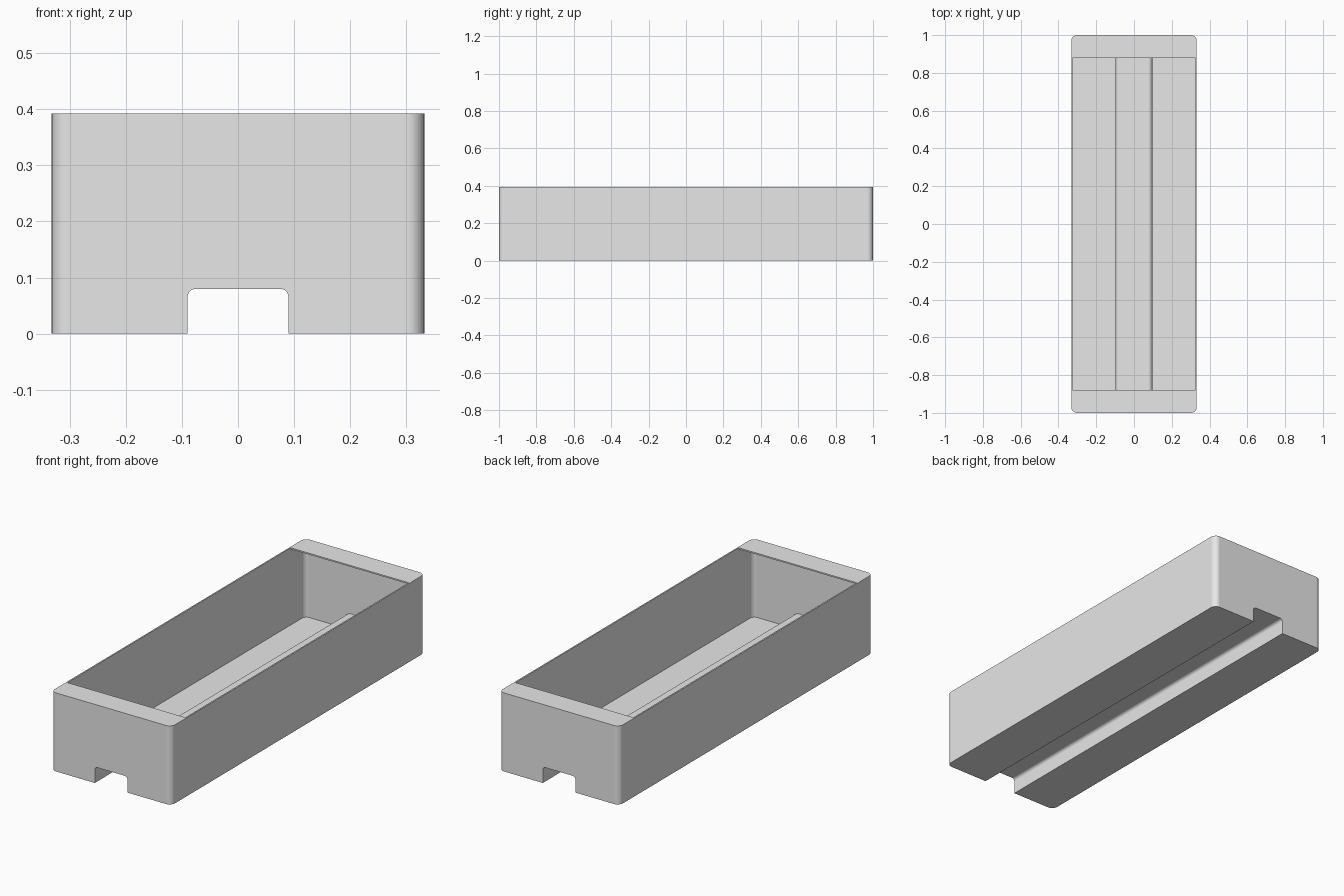
import bpy, bmesh
from math import radians, sin, cos, pi

old = bpy.data.objects.get("Cube")
if old:
    bpy.data.objects.remove(old, do_unlink=True)

HALF_X, HALF_Y, TOP = 0.332, 1.0, 0.392   # overall size
WALL = 0.007                              # sheet thickness
CORNER = 0.03                             # upright corner radius
CHANNEL_X, CHANNEL_Z, FILLET = 0.09, 0.08, 0.015
LEDGE_Y = 0.88                            # inner edge of the end ledges

grey = bpy.data.materials.new("light grey")
grey.use_nodes = True
grey.diffuse_color = (0.8, 0.8, 0.8, 1)
grey.node_tree.nodes["Principled BSDF"].inputs["Base Color"].default_value = (0.8, 0.8, 0.8, 1)


def rounded_rect(u0, u1, v0, v1, r, steps=8):
    """Counter-clockwise outline with round corners."""
    centres = [(u1 - r, v1 - r), (u0 + r, v1 - r), (u0 + r, v0 + r), (u1 - r, v0 + r)]
    return [(cu + r * cos((q + i / steps) * pi / 2), cv + r * sin((q + i / steps) * pi / 2))
            for q, (cu, cv) in enumerate(centres) for i in range(steps + 1)]


def prism(name, outline, start, end, axis):
    """Extrude an outline along z (plan) or along y (front profile)."""
    bm = bmesh.new()
    place = (lambda u, v: (u, v, start)) if axis == "z" else (lambda u, v: (u, start, v))
    face = bm.faces.new([bm.verts.new(place(u, v)) for u, v in outline])
    grown = bmesh.ops.extrude_face_region(bm, geom=[face])["geom"]
    move = (0, 0, end - start) if axis == "z" else (0, end - start, 0)
    bmesh.ops.translate(bm, vec=move, verts=[g for g in grown if isinstance(g, bmesh.types.BMVert)])
    bmesh.ops.recalc_face_normals(bm, faces=bm.faces)
    mesh = bpy.data.meshes.new(name)
    bm.to_mesh(mesh)
    bm.free()
    mesh.materials.append(grey)
    obj = bpy.data.objects.new(name, mesh)
    bpy.context.collection.objects.link(obj)
    return obj


def activate(obj):
    bpy.ops.object.select_all(action="DESELECT")
    obj.select_set(True)
    bpy.context.view_layer.objects.active = obj


def cut(obj, cutter):
    """Subtract the cutter and discard it."""
    activate(obj)
    mod = obj.modifiers.new("cut", "BOOLEAN")
    mod.operation, mod.solver, mod.object = "DIFFERENCE", "EXACT", cutter
    bpy.ops.object.modifier_apply(modifier=mod.name)
    bpy.data.objects.remove(cutter, do_unlink=True)


# Cavity: the open inside, leaving the floor, raised rib and end ledges
ix, iy = HALF_X - WALL, HALF_Y - WALL
cavity = prism("cavity_cutter", rounded_rect(-ix, ix, -iy, iy, CORNER - WALL), WALL, TOP + 0.1, "z")
rx = CHANNEL_X + WALL
cut(cavity, prism("rib", rounded_rect(-rx, rx, -0.2, CHANNEL_Z + WALL, FILLET + WALL), -1.2, 1.2, "y"))
for side in (-1, 1):
    ledge = [(-1, TOP - WALL), (1, TOP - WALL), (1, TOP + 0.3), (-1, TOP + 0.3)]
    cut(cavity, prism("ledge", ledge, side * LEDGE_Y, side * 1.3, "y"))

# Tray: rounded block, hollowed, with a channel along the underside
tray = prism("tray", rounded_rect(-HALF_X, HALF_X, -HALF_Y, HALF_Y, CORNER), 0, TOP, "z")
cut(tray, cavity)
cut(tray, prism("channel_cutter",
                rounded_rect(-CHANNEL_X, CHANNEL_X, -0.2, CHANNEL_Z, FILLET), -1.2, 1.2, "y"))

# Smooth fillets, flat panels
activate(tray)
bpy.ops.object.shade_smooth_by_angle(angle=radians(30))
weighted = tray.modifiers.new("flat panels", "WEIGHTED_NORMAL")
weighted.keep_sharp = True
